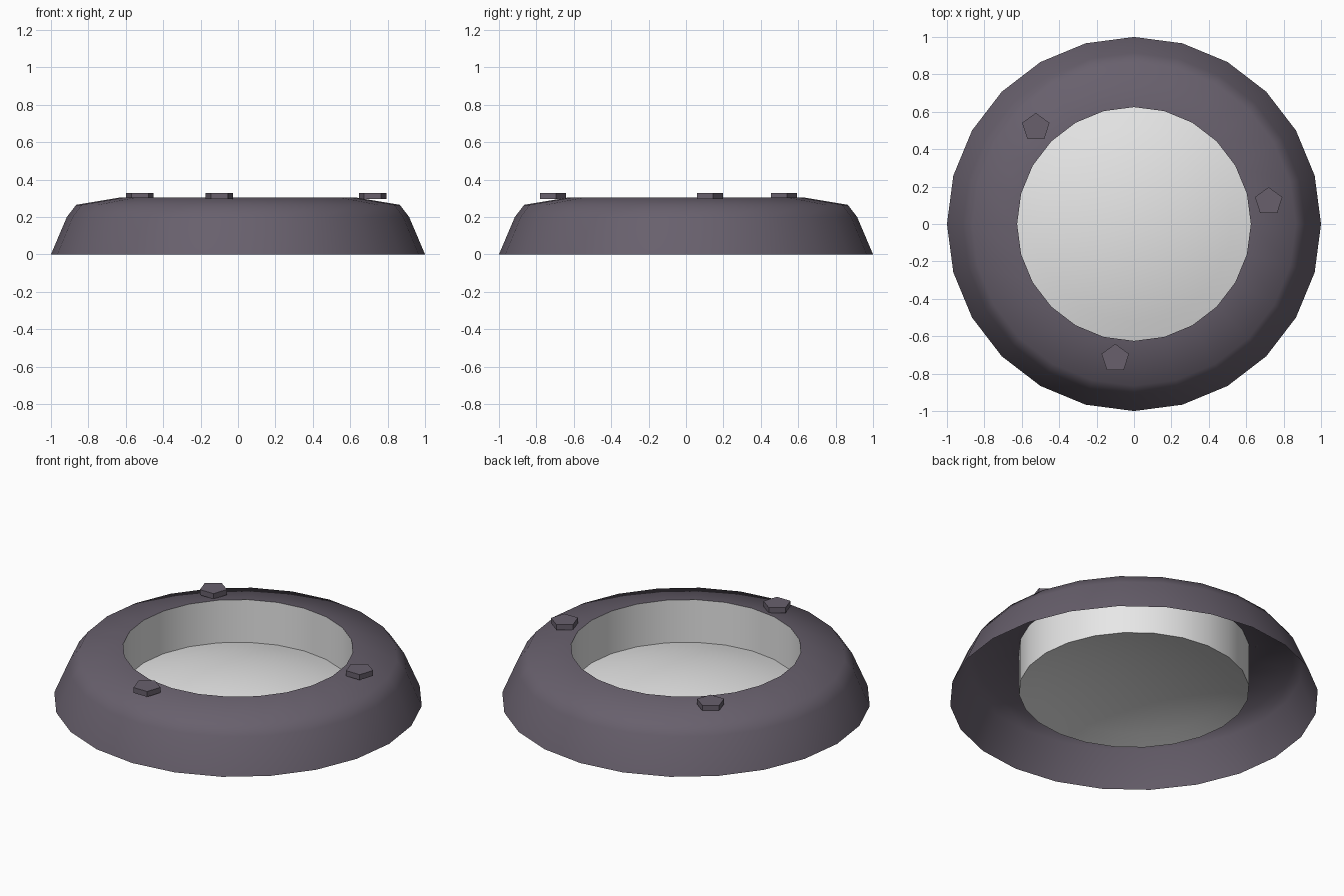
import bpy
import bmesh
from math import cos, sin, pi

cube = bpy.data.objects.get("Cube")
if cube:
    bpy.data.objects.remove(cube)

SIDES = 24
HOLE = 0.625
FLOOR_Z = 0.05
DOME = 0.095


def material(name, rgb):
    mat = bpy.data.materials.new(name)
    mat.use_nodes = True
    color = (*rgb, 1)
    mat.diffuse_color = color
    mat.node_tree.nodes["Principled BSDF"].inputs["Base Color"].default_value = color
    return mat


def finish(name, bm, mat, smooth):
    mesh = bpy.data.meshes.new(name)
    bm.to_mesh(mesh)
    bm.free()
    for poly in mesh.polygons:
        poly.use_smooth = smooth
    mesh.materials.append(mat)
    obj = bpy.data.objects.new(name, mesh)
    bpy.context.collection.objects.link(obj)
    return obj


def lathe(name, profile, mat):
    """Revolve (radius, height) points about z; a zero radius closes to a pole."""
    bm = bmesh.new()
    rings = []
    for r, z in profile:
        if r == 0:
            rings.append([bm.verts.new((0, 0, z))] * SIDES)
        else:
            angles = [2 * pi * i / SIDES for i in range(SIDES)]
            rings.append([bm.verts.new((r * cos(a), r * sin(a), z)) for a in angles])
    for low, high in zip(rings, rings[1:]):
        for i in range(SIDES):
            j = (i + 1) % SIDES
            corners = [low[i], low[j], high[j], high[i]]
            bm.faces.new(list(dict.fromkeys(corners)))
    return finish(name, bm, mat, True)


def bolt(name, x, y, mat):
    bm = bmesh.new()
    bmesh.ops.create_cone(bm, cap_ends=True, segments=5,
                          radius1=0.077, radius2=0.077, depth=0.032)
    # Turn one corner of the pentagon towards the back
    top = max(bm.verts, key=lambda v: v.co.y)
    turn = pi / 2 - math_angle(top.co)
    for v in bm.verts:
        px, py = v.co.x, v.co.y
        v.co.x = px * cos(turn) - py * sin(turn)
        v.co.y = px * sin(turn) + py * cos(turn)
    obj = finish(name, bm, mat, False)
    obj.location = (x, y, 0.313)


def math_angle(co):
    return co.xy.angle_signed((1, 0))


purple_grey = material("purple grey metal", (0.138, 0.117, 0.152))
pale_grey = material("pale grey lining", (0.8, 0.8, 0.8))

# Sloping open-bottomed housing
lathe("outer_housing", [(1, 0), (0.915, 0.2), (0.865, 0.265), (HOLE, 0.305)], purple_grey)

# Recess wall and its gently domed floor
lathe("recess_wall", [(HOLE, 0.305), (HOLE, FLOOR_Z)], pale_grey)
steps = 6
dome = [(HOLE * (1 - k / steps), FLOOR_Z + DOME * (1 - (1 - k / steps) ** 2))
        for k in range(steps + 1)]
lathe("domed_floor", dome, pale_grey)

# Five-sided bolts around the rim
for number, (x, y) in enumerate([(0.72, 0.12), (-0.525, 0.517), (-0.1, -0.718)], 1):
    bolt(f"rim_bolt_{number}", x, y, purple_grey)
